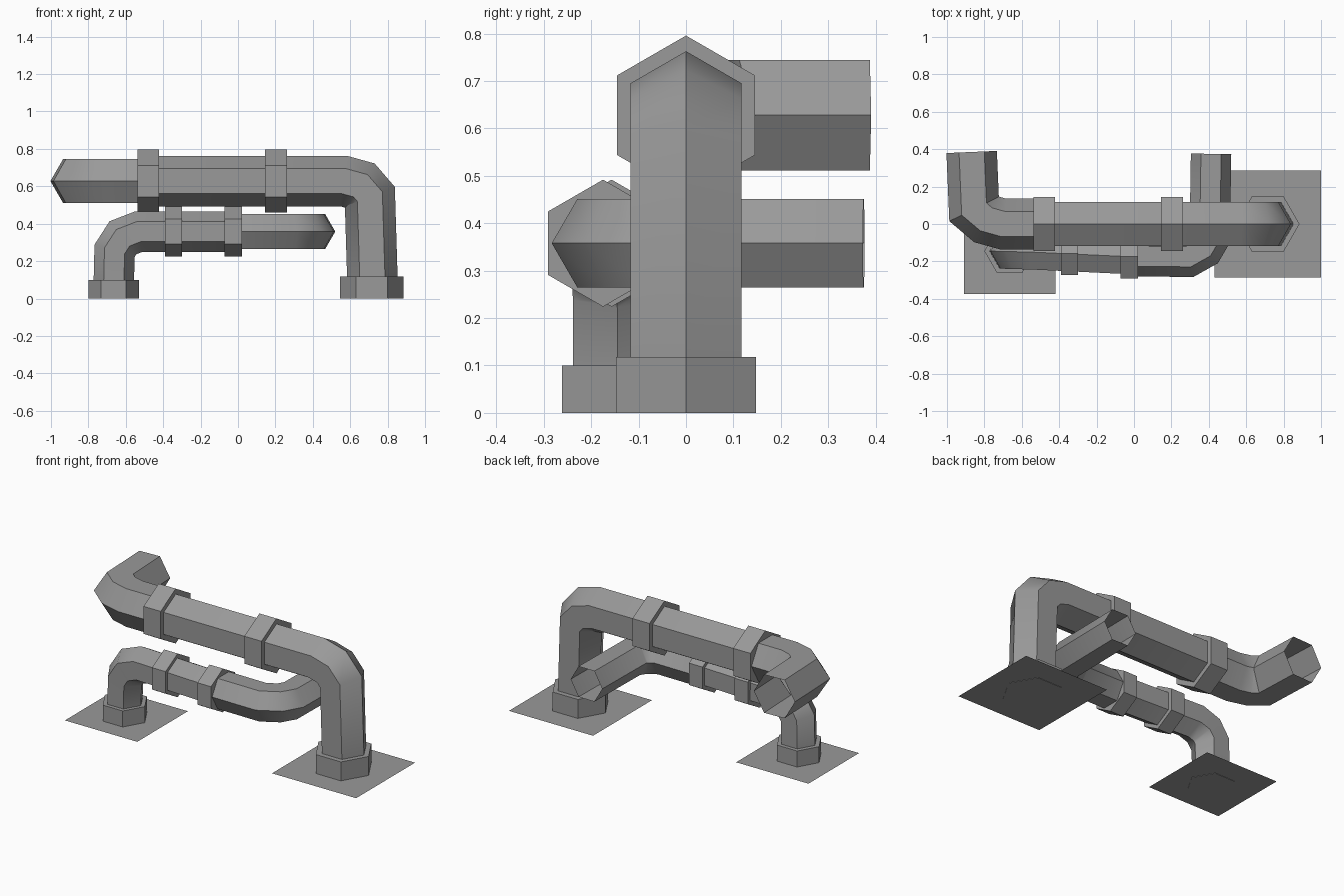
import bpy, math
from mathutils import Vector

cube = bpy.data.objects.get("Cube")
if cube:
    bpy.data.objects.remove(cube, do_unlink=True)

metal = bpy.data.materials.new("grey_metal")
metal.use_nodes = True
grey = (0.32, 0.32, 0.32, 1)
metal.diffuse_color = grey
metal.node_tree.nodes["Principled BSDF"].inputs["Base Color"].default_value = grey

X, Y, Z = Vector((1, 0, 0)), Vector((0, 1, 0)), Vector((0, 0, 1))
SIDES = 6


def add_part(name, verts, faces):
    mesh = bpy.data.meshes.new(name)
    mesh.from_pydata(verts, [], faces)
    mesh.materials.append(metal)
    part = bpy.data.objects.new(name, mesh)
    bpy.context.collection.objects.link(part)
    bpy.ops.object.select_all(action='DESELECT')
    part.select_set(True)
    bpy.context.view_layer.objects.active = part
    bpy.ops.object.shade_smooth_by_angle(angle=math.radians(40))
    return part


def sweep(name, path, radius, axis, capped=False):
    """Mitred hexagonal tube along path; axis is the normal of the bend plane."""
    points = [Vector(p) for p in path]
    steps = [(b - a).normalized() for a, b in zip(points, points[1:])]
    verts, faces = [], []
    for i, point in enumerate(points):
        before, after = steps[max(i - 1, 0)], steps[min(i, len(steps) - 1)]
        tangent = (before + after).normalized()
        across = axis.cross(tangent).normalized() / tangent.dot(before)
        for k in range(SIDES):
            a = math.tau * k / SIDES
            verts.append(point + radius * (math.cos(a) * across + math.sin(a) * axis))
    for i in range(len(points) - 1):
        for k in range(SIDES):
            j = (k + 1) % SIDES
            lo, hi = i * SIDES, (i + 1) * SIDES
            faces.append((lo + k, lo + j, hi + j, hi + k))
    if capped:
        faces.append(tuple(reversed(range(SIDES))))
        faces.append(tuple(range(len(verts) - SIDES, len(verts))))
    return add_part(name, verts, faces)


def ground_plate(name, x, y, half):
    corners = [(-1, -1), (1, -1), (1, 1), (-1, 1)]
    add_part(name, [(x + half * a, y + half * b, 0.002) for a, b in corners],
             [(0, 1, 2, 3)])


# Large pipe: long run turning down, and an elbow turning back
h = 0.628
sweep("large_pipe_run", [(-0.48, 0, h), (0.565, 0, h), (0.655, 0, 0.603),
                         (0.705, 0, 0.545), (0.72, 0, 0.06)], 0.135, Y)
sweep("large_pipe_back_elbow", [(-0.48, 0, h), (-0.70, 0, h), (-0.79, 0.025, h),
                                (-0.855, 0.08, h), (-0.868, 0.385, h)], 0.135, Z)
for name, x in (("right", -0.48), ("left", 0.203)):
    sweep("large_collar_" + name, [(x - 0.058, 0, h), (x + 0.058, 0, h)], 0.168, Y, True)

# Small pipe: run turning down, and an elbow turning back
h = 0.358
sweep("small_pipe_run", [(-0.02, -0.175, h), (-0.53, -0.15, h), (-0.615, -0.147, 0.325),
                         (-0.66, -0.145, 0.255), (-0.665, -0.145, 0.05)], 0.108, Y)
sweep("small_pipe_back_elbow", [(-0.02, -0.172, h), (0.29, -0.175, h), (0.37, -0.13, h),
                                (0.405, -0.07, h), (0.412, 0.375, h)], 0.108, Z)
for name, x, y in (("right", -0.345, -0.157), ("left", -0.025, -0.175)):
    sweep("small_collar_" + name, [(x - 0.046, y, h), (x + 0.046, y, h)], 0.134, Y, True)

# Foot collars and thin ground plates
for size, x, y, radius, height, half, plate_y in (
        ("large", 0.715, 0, 0.17, 0.118, 0.285, 0),
        ("small", -0.665, -0.145, 0.135, 0.1, 0.245, -0.13)):
    sweep(size + "_foot_collar", [(x, y, 0), (x, y, height)], radius, Y, True)
    ground_plate(size + "_ground_plate", x, plate_y, half)
